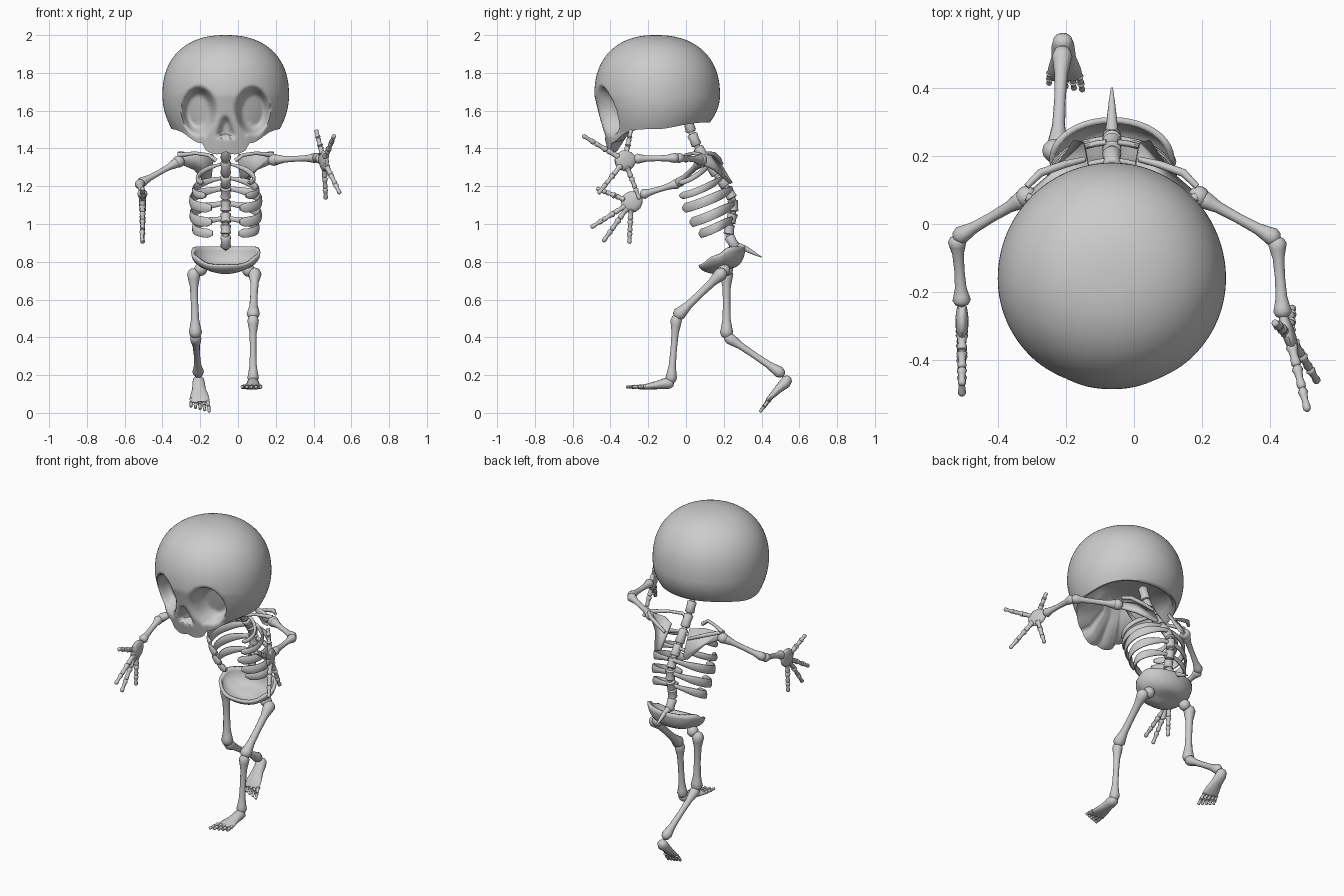
import bpy, bmesh, math
from mathutils import Vector as V

if "Cube" in bpy.data.objects:
    bpy.data.objects.remove(bpy.data.objects["Cube"])

CX = -0.065  # body midline


def finish(bm, name, angle=50):
    bmesh.ops.recalc_face_normals(bm, faces=bm.faces)
    me = bpy.data.meshes.new(name)
    bm.to_mesh(me)
    bm.free()
    ob = bpy.data.objects.new(name, me)
    bpy.context.collection.objects.link(ob)
    bpy.context.view_layer.objects.active = ob
    ob.select_set(True)
    bpy.ops.object.shade_smooth_by_angle(angle=math.radians(angle))
    ob.select_set(False)
    return ob


def loft(bm, pts, radii, ref=(0, 0, 1), n=12):
    """Tube through pts; each radius is (sideways, along ref)."""
    pts, rings = [V(p) for p in pts], []
    for i, p in enumerate(pts):
        t = (pts[min(i + 1, len(pts) - 1)] - pts[max(i - 1, 0)]).normalized()
        r = V(ref)
        if abs(t.dot(r)) > 0.97:
            r = V((0, 1, 0)) if abs(t.y) < 0.9 else V((1, 0, 0))
        s = t.cross(r).normalized()
        u = s.cross(t)
        a, b = radii[i] if isinstance(radii[i], tuple) else (radii[i], radii[i])
        rings.append([bm.verts.new(p + s * a * math.cos(k * math.tau / n) + u * b * math.sin(k * math.tau / n))
                      for k in range(n)])
    for A, B in zip(rings, rings[1:]):
        for k in range(n):
            bm.faces.new((A[k], A[(k + 1) % n], B[(k + 1) % n], B[k]))
    bm.faces.new(rings[0])
    bm.faces.new(rings[-1])


LONG = [(-.03, .5), (0, 1.2), (.06, 1.6), (.13, 1.4), (.25, 1), (.5, .88), (.75, 1), (.87, 1.35), (.94, 1.6), (1, 1.2), (1.03, .5)]
SHORT = [(-.06, .4), (0, .9), (.12, 1.2), (.3, .9), (.55, .75), (.8, .95), (.93, .9), (1.02, .4)]


def bone(bm, p, q, r, n=12, prof=LONG):
    p, q = V(p), V(q)
    loft(bm, [p.lerp(q, t) for t, _ in prof], [r * m for _, m in prof], n=n)


def ball(bm, p, r):
    res = bmesh.ops.create_uvsphere(bm, u_segments=16, v_segments=10, radius=r)
    bmesh.ops.translate(bm, verts=res['verts'], vec=V(p))


def sm(a, b, x):
    t = max(0, min(1, (x - a) / (b - a)))
    return t * t * (3 - 2 * t)


# skull: dome with eye sockets, nose hole, jaw and hollow underside
bm = bmesh.new()
N, M, CY = 144, 64, -0.16
cols = []
for k in range(N):
    th = k * math.tau / N
    s, c = math.sin(th), math.cos(th)  # c > 0 is the front
    if c > 0:
        a = abs(s)
        rim = 1.383 + .045 * sm(.35, .47, a) + .074 * sm(.47, 1, a) - .014 * abs(math.sin(th * 9)) * (a < .35)
    else:
        rim = 1.502 + 0.035 * sm(0, .9, -c)
    col = []
    for j in range(1, M + 1):
        z = 2 - (2 - rim) * (j / M) ** 1.7
        w, f, b = .335, .325, .34
        if z > 1.68:
            g = (1 - ((z - 1.68) / .32) ** 2.3) ** (1 / 2.3)
            w, f, b = w * g, f * g, b * g
        else:
            d = 1.68 - z
            w *= max(.82, 1 - .15 * (d / .18) ** 2)
            f *= 1 - .23 * d / .31
            b *= 1 - .15 * (d / .14) ** 2
        x, y = w * s, CY - (f if c > 0 else b) * c
        if c > 0:
            e = ((abs(x) - .143) / .085) ** 2 + ((z - 1.60) / .12) ** 2
            y += .10 * (1 - sm(.4, 1.25, e))
            nw = .042 * (1.575 - z) / .10
            if z > 1.455 and nw > 0:
                y += .05 * (1 - sm(nw * .5, nw + .012, abs(x))) * sm(1.575, 1.545, z) * sm(1.455, 1.475, z)
        col.append(bm.verts.new((CX + x, y, z)))
    back = sm(.05, .6, c)  # keep the hollow clear of the eye sockets and nose
    for kk, zz in ((.93 - .09 * back, .06), (.88 - .36 * back, .55), (.7 - .25 * back, .85), (.4 - .1 * back, 1)):
        p = col[M - 1].co
        px, py = CX + .27 * s, CY - .25 * c  # even ring, so the teeth do not carry inward
        t = back
        qx, qy = p.x + (px - p.x) * t, p.y + (py - p.y) * t
        col.append(bm.verts.new((CX + (qx - CX) * kk, CY + (qy - CY) * kk, p.z + (1.62 - p.z) * zz)))
    cols.append(col)
top, floor = bm.verts.new((CX, CY, 2)), bm.verts.new((CX, CY, 1.62))
for k in range(N):
    A, B = cols[k], cols[(k + 1) % N]
    bm.faces.new((top, A[0], B[0]))
    bm.faces.new((floor, B[-1], A[-1]))
    for j in range(len(A) - 1):
        bm.faces.new((A[j], A[j + 1], B[j + 1], B[j]))
finish(bm, "skull", 70)

# spine: chain of waisted vertebrae on a curved path, plus tailbone
path = [V((CX, y, z)) for y, z in ((.0, 1.58), (.03, 1.48), (.06, 1.41), (.11, 1.335), (.165, 1.255), (.215, 1.195),
                                   (.248, 1.13), (.25, 1.06), (.232, 1.0), (.225, .94), (.265, .87))]
bm = bmesh.new()
for p, q in zip(path, path[1:]):
    loft(bm, [p.lerp(q, t) for t in (.04, .12, .5, .84, .92)], [.022, .028, .025, .028, .022])
loft(bm, path, [.016] * len(path))
finish(bm, "spine")
bm = bmesh.new()
loft(bm, [(CX, .25, .89), (CX, .31, .872), (CX, .36, .845), (CX, .4, .825)], [.022, .015, .009, .003])
finish(bm, "tailbone")

# ribs: flat bands from spine to open front: back y,z, front y,z, half width, band, sweep
RIBS = [(.125, 1.32, -.07, 1.22, .15, .014, 125), (.185, 1.245, -.05, 1.15, .17, .02, 140),
        (.24, 1.19, -.02, 1.085, .185, .027, 155), (.25, 1.11, .02, 1.01, .183, .027, 155),
        (.24, 1.03, .07, .95, .17, .025, 155)]
for i, (yb, zb, yf, zf, hw, h, sweep) in enumerate(RIBS):
    bm = bmesh.new()
    for sd in (-1, 1):
        pts, rad = [], []
        for j in range(17):
            t = j / 16
            a = math.radians(5 + sweep * t)
            pts.append((CX + sd * hw * math.sin(a) ** (1 if a < 1.57 else .85),
                        (yb + yf) / 2 + (yb - yf) / 2 * math.cos(a), zb + (zf - zb) * sm(-.1, 1, t)))
            rad.append((.009, h * (.5 if j == 16 else .5 + .5 * sm(0, .35, t))))
        loft(bm, pts, rad, n=10)
    finish(bm, "rib_pair_%d" % (i + 1))

# shoulder blades and collar bones
for sd, tag in ((-1, "a"), (1, "b")):
    mir = lambda pts: [(CX + sd * x, y, z) for x, y, z in pts]
    bm = bmesh.new()
    bm.faces.new([bm.verts.new(p) for p in mir([(.065, .15, 1.365), (.14, .11, 1.375), (.235, .08, 1.36), (.24, .09, 1.32),
                                               (.17, .15, 1.29), (.11, .24, 1.215), (.08, .235, 1.225)])])
    ob = finish(bm, "shoulder_blade_" + tag)
    md = ob.modifiers.new("thickness", "SOLIDIFY")
    md.thickness, md.offset = .016, 0
    bm = bmesh.new()
    loft(bm, mir([(.08, .19, 1.32), (.14, .175, 1.345), (.21, .15, 1.37), (.25, .11, 1.375)]), [.008, .011, .012, .009])
    finish(bm, "blade_ridge_" + tag)
    bm = bmesh.new()
    loft(bm, mir([(.05, .0, 1.335), (.09, .0, 1.365), (.16, .04, 1.375), (.25, .08, 1.365)]), [.012, .01, .009, .013])
    finish(bm, "collar_bone_" + tag)

# pelvis: open bowl, high at the back and wings, low in front
bm = bmesh.new()
rows = []
for k in range(40):
    th = k * math.tau / 40
    s, c = math.sin(th), math.cos(th)  # c > 0 is the back
    rimz = .785 + .05 * sm(-1, -.3, c) + .045 * sm(-.3, .45, c)
    low = .757 + .015 * c
    col = []
    for j in range(1, 9):
        t = j / 8 * math.pi / 2
        r = math.sin(t) ** (.9 - .4 * sm(-.2, 1, c))
        col.append(bm.verts.new((CX + .175 * s * r, .19 + .115 * c * r, low + (rimz - low) * (1 - math.cos(t)))))
    rows.append(col)
base = bm.verts.new((CX, .19, .757))
for A, B in zip(rows, rows[1:] + rows[:1]):
    bm.faces.new((base, A[0], B[0]))
    for j in range(7):
        bm.faces.new((A[j], A[j + 1], B[j + 1], B[j]))
ob = finish(bm, "pelvis")
md = ob.modifiers.new("thickness", "SOLIDIFY")
md.thickness, md.offset = .018, 0


# arms and hands
def digit(bm, a, b, count, r):
    a, b = V(a), V(b)
    for i in range(count):
        bone(bm, a.lerp(b, i / count), a.lerp(b, (i + .97) / count), r * (1 - .1 * i), 8, SHORT)


def arm(tag, shoulder, elbow, wrist, palm, tips):
    for name, p, q in (("upper_arm_", shoulder, elbow), ("forearm_", elbow, wrist)):
        bm = bmesh.new()
        bone(bm, p, q, .017)
        if name == "upper_arm_":
            ball(bm, p, .032)
        finish(bm, name + tag)
    bm = bmesh.new()
    w, c = V(wrist), V(palm)
    d = (c - w).normalized()
    loft(bm, [c + d * k for k in (-.06, -.045, -.02, .01, .035, .052)],
         [(.018, .012), (.038, .016), (.054, .019), (.055, .019), (.042, .016), (.018, .01)], ref=(1, 0, 0), n=16)
    for t in tips:
        digit(bm, c + (V(t) - c).normalized() * .035, t, 3, .0155)
    finish(bm, "hand_" + tag)


arm("a", (-.315, .08, 1.33), (-.52, -.04, 1.215), (-.505, -.235, 1.155), (-.505, -.29, 1.115),
    [(-.505, -.475, 1.19), (-.505, -.505, .98), (-.508, -.44, .905), (-.505, -.30, .895)])
arm("b", (.19, .08, 1.34), (.42, -.045, 1.35), (.437, -.27, 1.345), (.455, -.325, 1.335),
    [(.413, -.29, 1.5), (.51, -.55, 1.47), (.54, -.465, 1.16), (.465, -.245, 1.13)])


# legs and feet
def leg(tag, hip, knee, ankle, heel, toe, up):
    bm = bmesh.new()
    bone(bm, hip, knee, .022)
    ball(bm, V(hip).lerp(V((CX, hip[1], hip[2] + .02)), .22), .034)
    finish(bm, "thigh_" + tag)
    bm = bmesh.new()
    bone(bm, knee, ankle, .019)
    finish(bm, "shin_" + tag)
    bm = bmesh.new()
    h, t, up = V(heel), V(toe), V(up)
    d = t - h
    loft(bm, [h + d * k + up * o for k, o in ((-.02, .01), (.04, .012), (.15, .014), (.35, .006), (.55, 0), (.7, -.004), (.77, -.005))],
         [(.015, .012), (.028, .026), (.033, .03), (.036, .022), (.048, .016), (.052, .012), (.042, .006)], ref=up, n=16)
    side = d.normalized().cross(up)
    for i in range(5):  # longest toe on the inner side
        o = (i - 2) * .021
        digit(bm, h + d * (.72 - .02 * (4 - i)) + side * o, h + d * (1.04 - .04 * (4 - i)) + side * o * 1.15, 2, .0105)
    finish(bm, "foot_" + tag)


leg("a", (-.235, .215, .755), (-.225, .215, .405), (-.21, .51, .205), (-.21, .535, .195), (-.2, .395, .01), (0, .8, -.6))
leg("b", (.09, .2, .75), (.08, -.05, .51), (.08, -.08, .165), (.082, -.07, .143), (.07, -.31, .137), (0, 0, 1))
